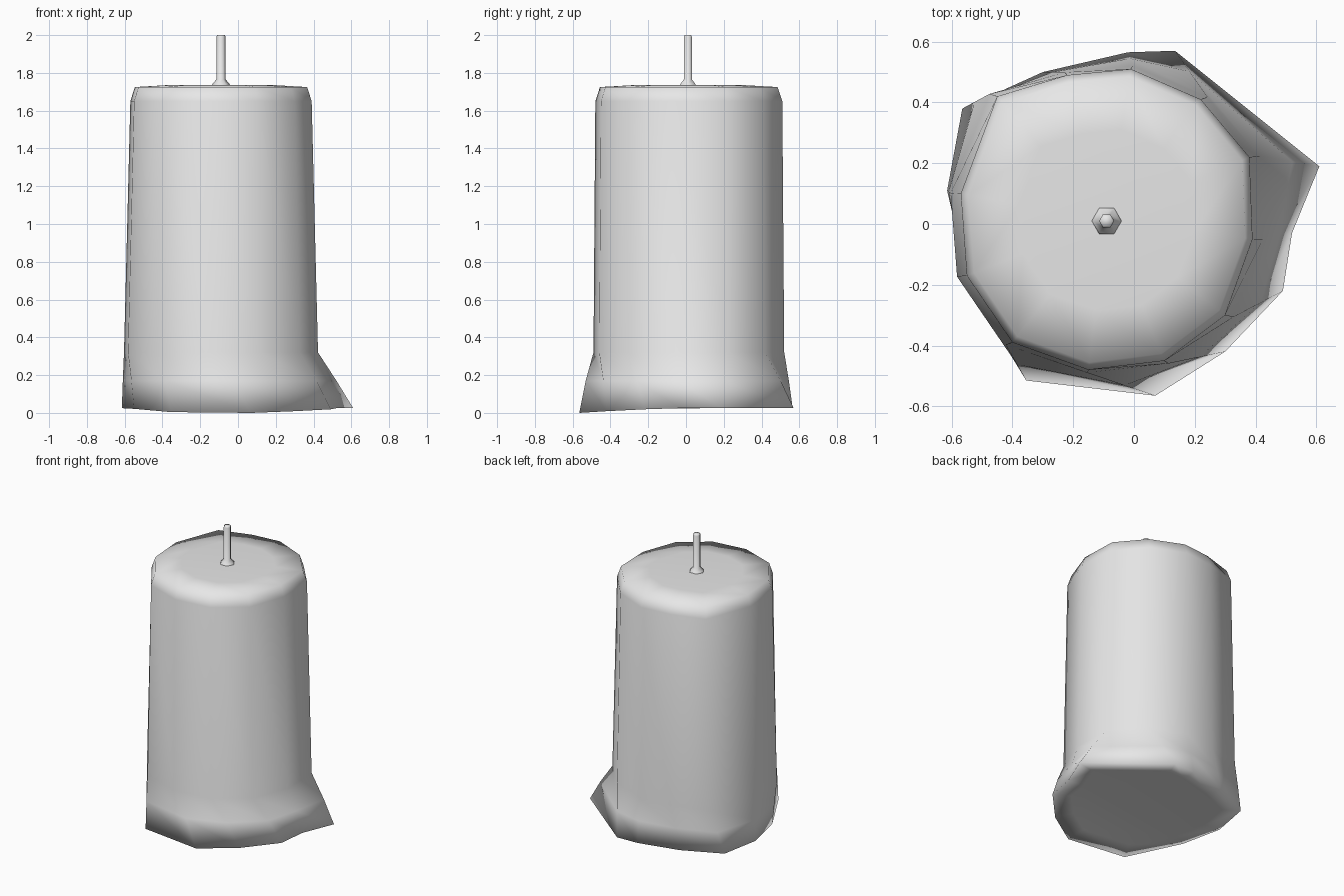
import bpy
import bmesh
import math
from mathutils import Vector

cube = bpy.data.objects.get("Cube")
if cube:
    bpy.data.objects.remove(cube, do_unlink=True)

wax = bpy.data.materials.new("pale grey wax")
wax.use_nodes = True
wax.diffuse_color = (0.8, 0.8, 0.8, 1)
wax.node_tree.nodes["Principled BSDF"].inputs["Base Color"].default_value = (0.8, 0.8, 0.8, 1)


def loft(name, rings):
    """Skin a stack of closed rings, bottom to top, and cap both ends."""
    bm = bmesh.new()
    rows = [[bm.verts.new(p) for p in ring] for ring in rings]
    for low, high in zip(rows, rows[1:]):
        n = len(low)
        for i in range(n):
            j = (i + 1) % n
            bm.faces.new((low[i], low[j], high[j], high[i]))
    bm.faces.new(rows[0][::-1])
    bm.faces.new(rows[-1])
    bmesh.ops.recalc_face_normals(bm, faces=bm.faces)
    mesh = bpy.data.meshes.new(name)
    bm.to_mesh(mesh)
    bm.free()
    mesh.materials.append(wax)
    mesh.shade_smooth()
    obj = bpy.data.objects.new(name, mesh)
    bpy.context.collection.objects.link(obj)
    return obj


# Uneven outlines of the pillar and of the melted foot, point for point
pillar = [(-0.45, 0.42), (-0.22, 0.49), (-0.01, 0.51), (0.22, 0.41),
          (0.38, 0.22), (0.39, -0.05), (0.30, -0.30), (0.10, -0.45),
          (-0.15, -0.48), (-0.40, -0.39), (-0.55, -0.17), (-0.57, 0.10)]
foot = [(-0.565, 0.38), (-0.30, 0.50), (-0.02, 0.565), (0.135, 0.57),
        (0.61, 0.19), (0.52, -0.03), (0.49, -0.22), (0.30, -0.42),
        (0.07, -0.565), (-0.355, -0.515), (-0.55, -0.17), (-0.615, 0.11)]
axis = Vector((-0.09, 0.01, 0))


def scaled(outline, sx, sy, z):
    return [Vector((axis.x + (x - axis.x) * sx, axis.y + (y - axis.y) * sy, z))
            for x, y in outline]


# Candle body: foot, flare, straight wall, softened top rim
foot_ring = [Vector((x, y, max(0, 0.025 - 0.05 * max(0, -y - 0.1)))) for x, y in foot]
foot_ring[8].z = 0
wall_base = scaled(pillar, 1.07, 1.02, 0.32)
flare = [a.lerp(b, 0.55) for a, b in zip(wall_base, foot_ring)]
for p in flare:
    p.z = 0.17
loft("candle_body", [
    scaled(foot, 0.8, 0.8, 0.03),
    foot_ring,
    flare,
    wall_base,
    scaled(pillar, 1, 1, 1.65),
    scaled(pillar, 0.95, 0.95, 1.725),
    scaled(pillar, 0.6, 0.6, 1.735),
])


# Wick: hexagonal stem rising from a small wax collar
def hexagon(r, z):
    return [axis + Vector((r * math.cos(k * math.pi / 3), r * math.sin(k * math.pi / 3), z))
            for k in range(6)]


loft("wick", [hexagon(r, z) for r, z in
              [(0.055, 1.725), (0.045, 1.742), (0.025, 1.765), (0.025, 1.99), (0.02, 2.0)]])
